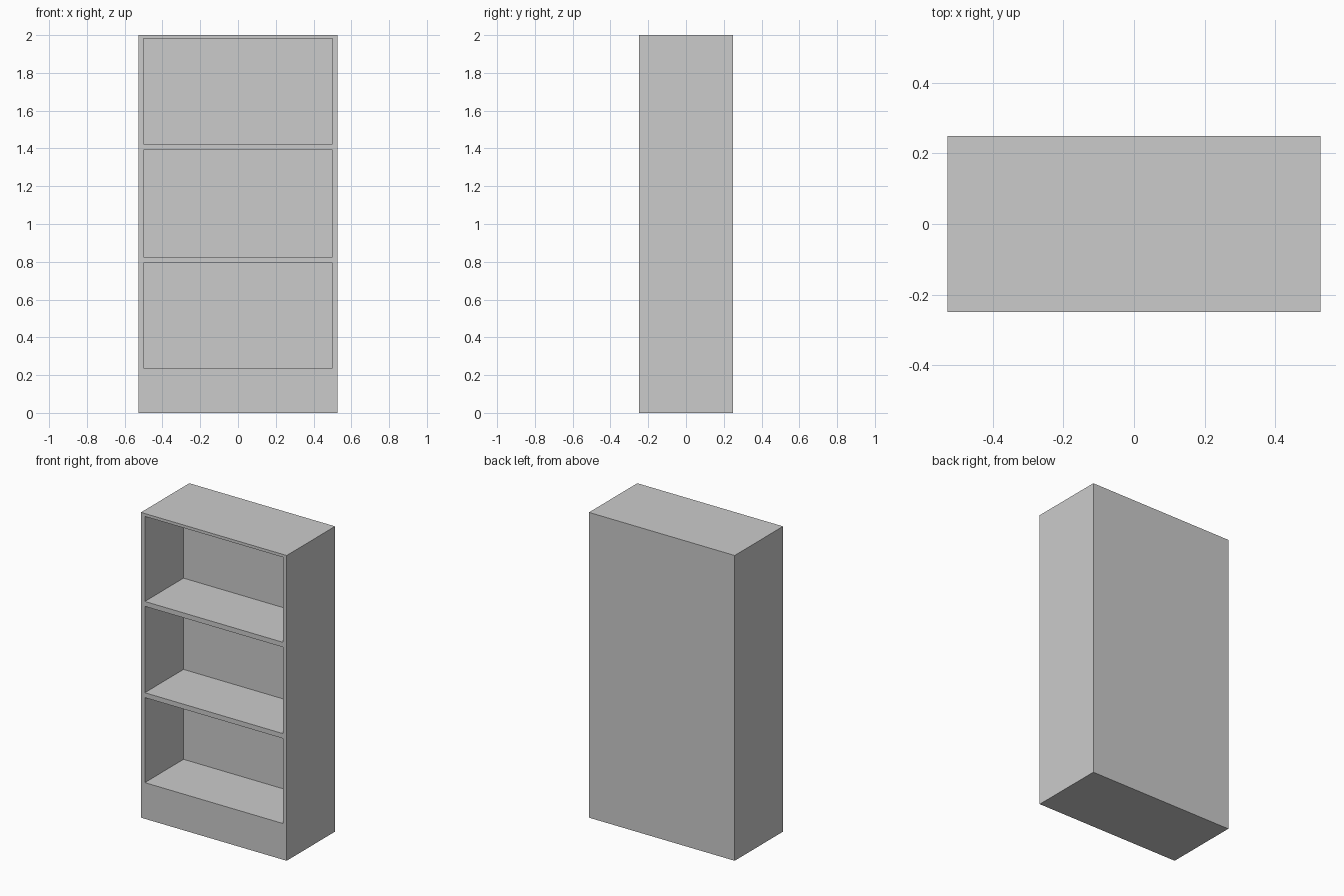
import bpy

if "Cube" in bpy.data.objects:
    bpy.data.objects.remove(bpy.data.objects["Cube"])

W, D, H = 1.056, 0.50, 2.0      # outer size
OPEN_W, OPEN_D = 1.0, 0.40      # compartment width and depth
FRONT = -D / 2


def box(name, lo, hi):
    bpy.ops.mesh.primitive_cube_add(size=1, location=[(a + b) / 2 for a, b in zip(lo, hi)])
    ob = bpy.context.object
    ob.name = ob.data.name = name
    ob.scale = [b - a for a, b in zip(lo, hi)]
    bpy.ops.object.transform_apply(location=True, rotation=True, scale=True)
    return ob


# Solid bookcase body: sides, top, plinth and back in one block
body = box("bookcase_body", (-W / 2, FRONT, 0), (W / 2, D / 2, H))

# Three open compartments, leaving thin shelves between them
for i, (z0, z1) in enumerate([(0.237, 0.794), (0.826, 1.392), (1.424, 1.981)]):
    cutter = box(f"compartment_cutter_{i + 1}",
                 (-OPEN_W / 2, FRONT - 0.1, z0), (OPEN_W / 2, FRONT + OPEN_D, z1))
    cutter.hide_render = True
    mod = body.modifiers.new("compartment", 'BOOLEAN')
    mod.operation = 'DIFFERENCE'
    mod.solver = 'EXACT'
    mod.object = cutter
    bpy.context.view_layer.objects.active = body
    bpy.ops.object.modifier_apply(modifier=mod.name)
    bpy.data.objects.remove(cutter)
